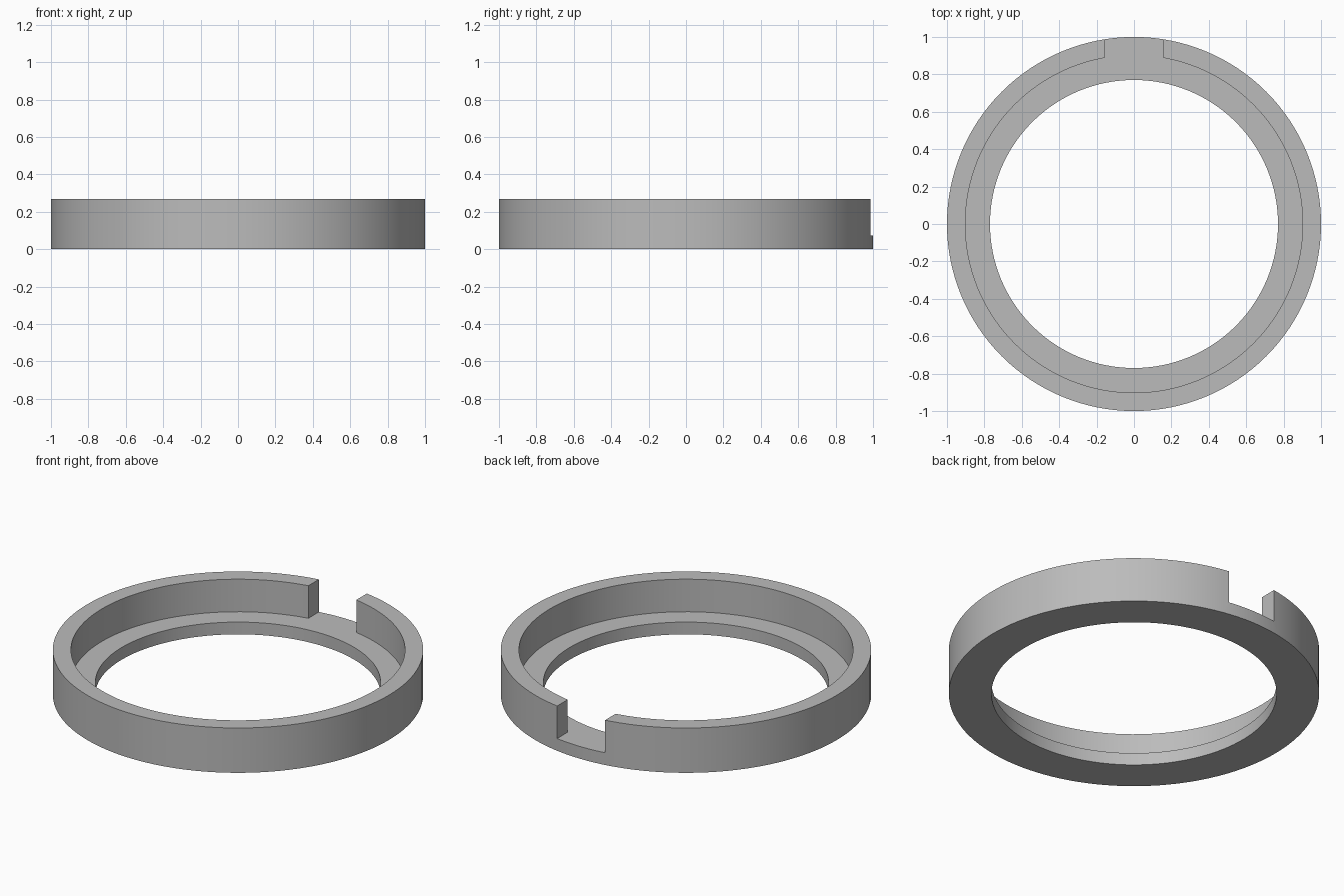
import bpy, bmesh, math
from mathutils import Matrix

cube = bpy.data.objects.get("Cube")
if cube:
    bpy.data.objects.remove(cube, do_unlink=True)

OUTER, WALL_IN, LIP_IN = 1.0, 0.902, 0.77
HEIGHT, FLOOR = 0.267, 0.073
NOTCH_HALF = 0.158
SEGMENTS = 128

grey = bpy.data.materials.new("plain grey")
grey.use_nodes = True
colour = (0.5, 0.5, 0.5, 1)
grey.diffuse_color = colour
grey.node_tree.nodes["Principled BSDF"].inputs["Base Color"].default_value = colour


def make_object(name, bm):
    bmesh.ops.recalc_face_normals(bm, faces=bm.faces)
    mesh = bpy.data.meshes.new(name)
    bm.to_mesh(mesh)
    bm.free()
    mesh.materials.append(grey)
    obj = bpy.data.objects.new(name, mesh)
    bpy.context.collection.objects.link(obj)
    return obj


# Stepped ring: an L-shaped section swept around z
section = [(LIP_IN, 0), (OUTER, 0), (OUTER, HEIGHT),
           (WALL_IN, HEIGHT), (WALL_IN, FLOOR), (LIP_IN, FLOOR)]
bm = bmesh.new()
loops = []
for i in range(SEGMENTS):
    a = math.tau * i / SEGMENTS
    loops.append([bm.verts.new((r * math.cos(a), r * math.sin(a), z)) for r, z in section])
for i, here in enumerate(loops):
    there = loops[(i + 1) % SEGMENTS]
    for j in range(len(section)):
        k = (j + 1) % len(section)
        bm.faces.new((here[j], there[j], there[k], here[k]))
ring = make_object("stepped_ring", bm)

# Cutter for the straight-sided notch in the back wall
bm = bmesh.new()
bmesh.ops.create_cube(bm, size=1, matrix=Matrix.Translation((0, 0.97, FLOOR + 0.25))
                      @ Matrix.Diagonal((2 * NOTCH_HALF, 0.24, 0.5, 1)))
cutter = make_object("notch_cutter", bm)
cutter.hide_render = True

notch = ring.modifiers.new("notch", 'BOOLEAN')
notch.operation = 'DIFFERENCE'
notch.solver = 'EXACT'
notch.object = cutter

# Apply the cut, drop the cutter, and smooth the round walls
bpy.ops.object.select_all(action='DESELECT')
ring.select_set(True)
bpy.context.view_layer.objects.active = ring
bpy.ops.object.modifier_apply(modifier=notch.name)
bpy.data.objects.remove(cutter, do_unlink=True)
bpy.ops.object.shade_smooth_by_angle(angle=math.radians(30))
